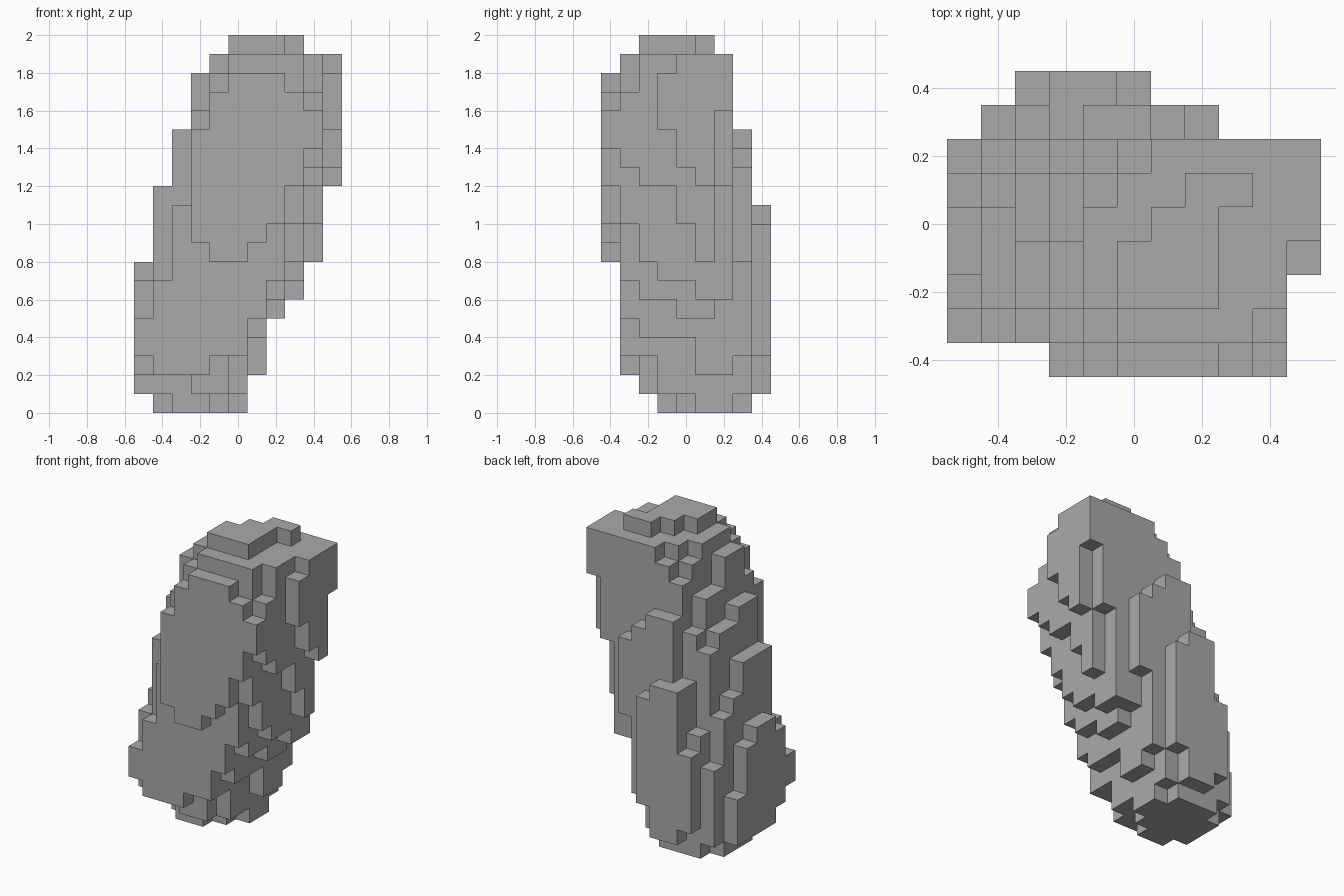
import bpy, bmesh

cube = bpy.data.objects.get("Cube")
if cube:
    bpy.data.objects.remove(cube, do_unlink=True)

S = 0.1            # block size
BACK = 7           # back limit of the core, in blocks
cells = set()


def fill(x0, x1, y0, y1, z0, z1):
    """Fill a box of blocks."""
    cells.update((x, y, z) for x in range(x0, x1)
                 for y in range(y0, y1) for z in range(z0, z1))


# Leaning core, one footprint per layer from the ground up:
# x start, x end, y start, then stepped corner cuts at the
# front -x, front +x and back -x corners
layers = [
    (1, 6, 3, 1, 2, 0), (0, 6, 3, 0, 0, 0), (0, 6, 1, 1, 2, 0),
    (0, 6, 1, 0, 0, 0), (0, 7, 1, 0, 1, 1), (0, 7, 1, 1, 0, 1),
    (0, 8, 1, 1, 1, 1), (0, 8, 1, 2, 0, 2), (2, 8, 1, 0, 0, 0),
    (2, 8, 0, 1, 1, 0), (2, 8, 0, 1, 0, 0), (3, 8, 0, 0, 0, 0),
    (3, 9, 0, 0, 0, 0), (3, 9, 0, 0, 0, 0), (3, 10, 0, 0, 0, 1),
    (4, 10, 0, 0, 0, 0), (4, 10, 0, 0, 1, 0), (4, 10, 0, 1, 2, 1),
    (4, 10, 1, 1, 1, 2),
]
for z, (x0, x1, y0, fl, fr, bl) in enumerate(layers):
    for y in range(y0, BACK):
        front, back = y - y0, BACK - 1 - y
        start = x0 + max(fl - front, bl - back, 0)
        end = x1 - max(fr - front, 0)
        fill(start, end, y, y + 1, z, z + 1)

# Stepped ledges on the +x side: x, y start, y end, z start, z end
right_ledges = [
    (10, 4, 7, 18, 19), (10, 3, 7, 16, 18), (10, 3, 6, 15, 16),
    (10, 4, 6, 13, 15), (10, 5, 6, 12, 13), (9, 1, 7, 13, 14),
    (9, 2, 7, 12, 13), (9, 4, 6, 10, 12), (9, 5, 6, 8, 10),
    (8, 1, 2, 10, 12), (8, 2, 7, 8, 12), (8, 3, 7, 7, 8),
    (8, 5, 7, 6, 7), (7, 4, 6, 5, 6), (6, 5, 7, 2, 4),
]
# Stepped ledges on the -x side
left_ledges = [
    (3, 1, 6, 15, 16), (3, 2, 4, 16, 18),
    (2, 2, 4, 11, 15), (2, 4, 6, 11, 14), (2, 6, 7, 11, 13),
    (1, 2, 5, 8, 12), (1, 5, 6, 8, 10), (1, 6, 7, 7, 9),
]
for x, y0, y1, z0, z1 in right_ledges + left_ledges:
    fill(x, x + 1, y0, y1, z0, z1)

# Upright ribs on the back: x, y, z start, z end
for x, y, z0, z1 in [
        (1, 7, 1, 6), (2, 7, 0, 8), (3, 7, 0, 11), (4, 7, 0, 15),
        (5, 7, 1, 15), (6, 7, 3, 14), (7, 7, 8, 13),
        (2, 8, 2, 7), (3, 8, 1, 11), (4, 8, 1, 11), (5, 8, 3, 10)]:
    fill(x, x + 1, y, y + 1, z0, z1)

# Lower lip of the front slab, and the foot lip
fill(4, 6, 0, 1, 8, 9)
fill(3, 5, 2, 3, 1, 2)

# Top cap
fill(5, 8, 2, 4, 19, 20)
fill(6, 8, 4, 5, 19, 20)
fill(7, 9, 5, 6, 19, 20)

# Outer skin of the blocks
SIDES = {
    (1, 0, 0): [(1, 0, 0), (1, 1, 0), (1, 1, 1), (1, 0, 1)],
    (-1, 0, 0): [(0, 0, 0), (0, 0, 1), (0, 1, 1), (0, 1, 0)],
    (0, 1, 0): [(0, 1, 0), (0, 1, 1), (1, 1, 1), (1, 1, 0)],
    (0, -1, 0): [(0, 0, 0), (1, 0, 0), (1, 0, 1), (0, 0, 1)],
    (0, 0, 1): [(0, 0, 1), (1, 0, 1), (1, 1, 1), (0, 1, 1)],
    (0, 0, -1): [(0, 0, 0), (0, 1, 0), (1, 1, 0), (1, 0, 0)],
}
bm = bmesh.new()
corners = {}


def corner(p):
    if p not in corners:
        corners[p] = bm.verts.new((p[0] * S - 0.55, p[1] * S - 0.45, p[2] * S))
    return corners[p]


for c in sorted(cells):
    for d, quad in SIDES.items():
        if tuple(a + b for a, b in zip(c, d)) not in cells:
            bm.faces.new([corner(tuple(a + b for a, b in zip(c, q)))
                          for q in quad])

mesh = bpy.data.meshes.new("boulder")
bm.to_mesh(mesh)
bm.free()

# Stone colour
stone = bpy.data.materials.new("stone_grey")
stone.use_nodes = True
colour = (0.4, 0.4, 0.4, 1.0)
stone.diffuse_color = colour
stone.node_tree.nodes["Principled BSDF"].inputs["Base Color"].default_value = colour
mesh.materials.append(stone)

boulder = bpy.data.objects.new("boulder", mesh)
bpy.context.collection.objects.link(boulder)
